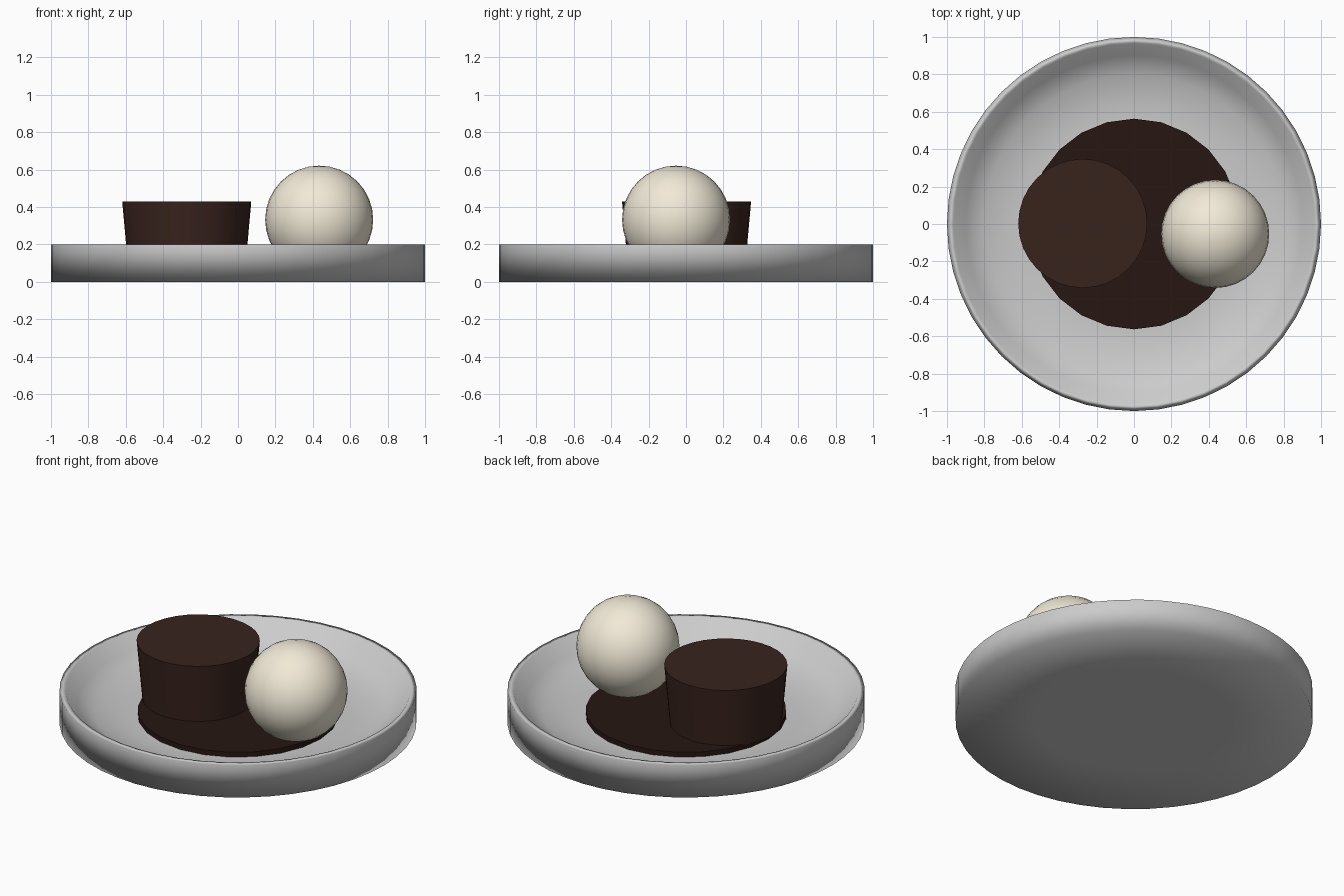
import bpy, math

if "Cube" in bpy.data.objects:
    bpy.data.objects.remove(bpy.data.objects["Cube"])


def finish(obj, name, color=None, angle=None):
    obj.name = name
    if color:
        mat = bpy.data.materials.new(name + "_color")
        mat.diffuse_color = (*color, 1)
        mat.use_nodes = True
        mat.node_tree.nodes["Principled BSDF"].inputs["Base Color"].default_value = mat.diffuse_color
        obj.data.materials.append(mat)
    if angle is not None:
        bpy.ops.object.select_all(action='DESELECT')
        obj.select_set(True)
        bpy.context.view_layer.objects.active = obj
        bpy.ops.object.shade_smooth_by_angle(angle=math.radians(angle))
    return obj


def lathe(name, profile, sides):
    """Revolve (radius, height) points about z and cap both ends."""
    verts = [(r * math.cos(2 * math.pi * i / sides), r * math.sin(2 * math.pi * i / sides), z)
             for r, z in profile for i in range(sides)]
    faces = [(k * sides + i, k * sides + (i + 1) % sides,
              (k + 1) * sides + (i + 1) % sides, (k + 1) * sides + i)
             for k in range(len(profile) - 1) for i in range(sides)]
    last = (len(profile) - 1) * sides
    faces += [tuple(reversed(range(sides))), tuple(range(last, last + sides))]
    mesh = bpy.data.meshes.new(name)
    mesh.from_pydata(verts, [], faces)
    mesh.update()
    obj = bpy.data.objects.new(name, mesh)
    bpy.context.collection.objects.link(obj)
    return obj


# shallow dish: upright outer wall, narrow rim, inside curving down to a flat floor
dish = lathe("dish", [(0.555, 0), (1, 0), (1, 0.2), (0.965, 0.2), (0.9, 0.125),
                      (0.8, 0.07), (0.65, 0.045), (0.555, 0.045)], 48)
finish(dish, "dish", (1, 1, 0.98), 180)
soft = dish.modifiers.new("soft_shading", 'WEIGHTED_NORMAL')
soft.mode = 'FACE_AREA'
# flat foot reads as a separate disc underneath
for edge in dish.data.edges:
    edge.use_edge_sharp = all(v < 48 for v in edge.vertices)

# thin sauce pool on the dish floor
sauce = lathe("sauce", [(0.563, 0.045), (0.563, 0.075)], 24)
finish(sauce, "sauce", (0.02, 0.008, 0.006))

# tapered cake
cake = lathe("cake", [(0.313, 0.072), (0.345, 0.43)], 32)
cake.location = (-0.274, 0.003, 0)
finish(cake, "cake", (0.04, 0.017, 0.012), 30)

# ice cream scoop
bpy.ops.mesh.primitive_uv_sphere_add(segments=32, ring_count=16, radius=0.289,
                                     location=(0.434, -0.053, 0.332))
finish(bpy.context.object, "scoop", (0.88, 0.82, 0.68), 60)
